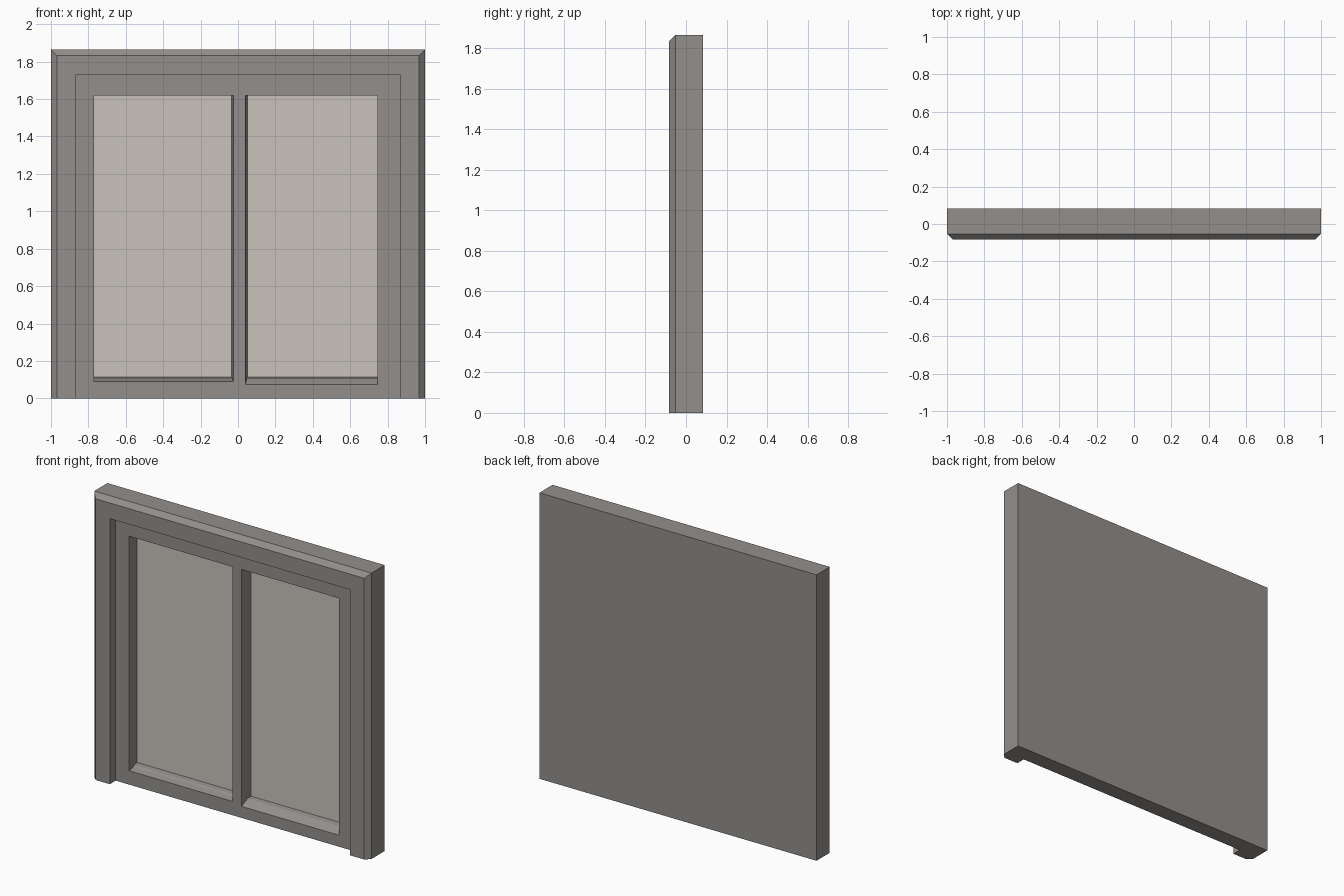
import bpy, bmesh
from mathutils import Vector

if "Cube" in bpy.data.objects:
    bpy.data.objects.remove(bpy.data.objects["Cube"])

H = 1.865           # total height
BACK = 0.083        # half depth
FACE = -0.022       # front plane of the window sash
GLASS = 0.06        # front plane of the panes


def material(name, rgb):
    m = bpy.data.materials.new(name)
    m.diffuse_color = (*rgb, 1)
    m.use_nodes = True
    m.node_tree.nodes["Principled BSDF"].inputs["Base Color"].default_value = m.diffuse_color
    return m


frame_mat = material("frame_grey", (0.29, 0.275, 0.26))
pane_mat = material("pane_light", (0.58, 0.55, 0.5))


def loft(name, rings, mat=frame_mat):
    """Skin a row of matching closed rings and cap both ends."""
    bm = bmesh.new()
    vs = [[bm.verts.new(Vector(p)) for p in r] for r in rings]
    n = len(rings[0])
    for a, b in zip(vs, vs[1:]):
        for i in range(n):
            j = (i + 1) % n
            bm.faces.new((a[i], a[j], b[j], b[i]))
    bm.faces.new(vs[0])
    bm.faces.new(vs[-1])
    bmesh.ops.recalc_face_normals(bm, faces=bm.faces)
    me = bpy.data.meshes.new(name)
    bm.to_mesh(me)
    bm.free()
    me.materials.append(mat)
    ob = bpy.data.objects.new(name, me)
    bpy.context.collection.objects.link(ob)
    return ob


def upright(name, xy, z0, z1, mat=frame_mat):
    return loft(name, [[(x, y, z) for x, y in xy] for z in (z0, z1)], mat)


def box(name, x0, x1, y0, y1, z0, z1, mat=frame_mat):
    return upright(name, [(x0, y0), (x1, y0), (x1, y1), (x0, y1)], z0, z1, mat)


def rail(name, yz, x0, x1):
    return loft(name, [[(x, y, z) for y, z in yz] for x in (x0, x1)])


# Outer casing: chamfered profile (inset, y) swept up, across and down
profile = [(0, BACK), (0, -0.053), (0.031, -BACK), (0.133, -BACK), (0.133, BACK)]
rings = []
for side, top in ((-1, 0), (-1, 1), (1, 1), (1, 0)):
    rings.append([(side * (1 - d), y, H - d if top else 0) for d, y in profile])
loft("outer_casing", rings)

# Backing board behind the panes
xi, zi = 0.867, H - 0.133
box("backing_board", -xi, xi, GLASS + 0.005, BACK, 0, zi)

# Sash: stiles, top rail and flared mullion
yb = GLASS + 0.005
top = 1.62
box("left_stile", -xi, -0.77, FACE, yb, 0, zi)
box("right_stile", 0.745, xi, FACE, yb, 0, zi)
box("top_rail", -0.77, 0.745, FACE, yb, top, zi)
upright("mullion", [(-0.025, FACE), (0.04, FACE), (0.052, yb), (-0.034, yb)], 0, top)

# Stepped sloping sills and panes of the two lights
for name, x0, x1, lip in (("left", -0.77, -0.025, 0.09), ("right", 0.04, 0.745, 0.075)):
    rail(name + "_sill", [(FACE, 0), (FACE, lip), (0.02, 0.1), (0.03, 0.108),
                          (yb, 0.114), (yb, 0)], x0, x1)
    box(name + "_pane", x0, x1, GLASS, yb, 0.1, top, pane_mat)
